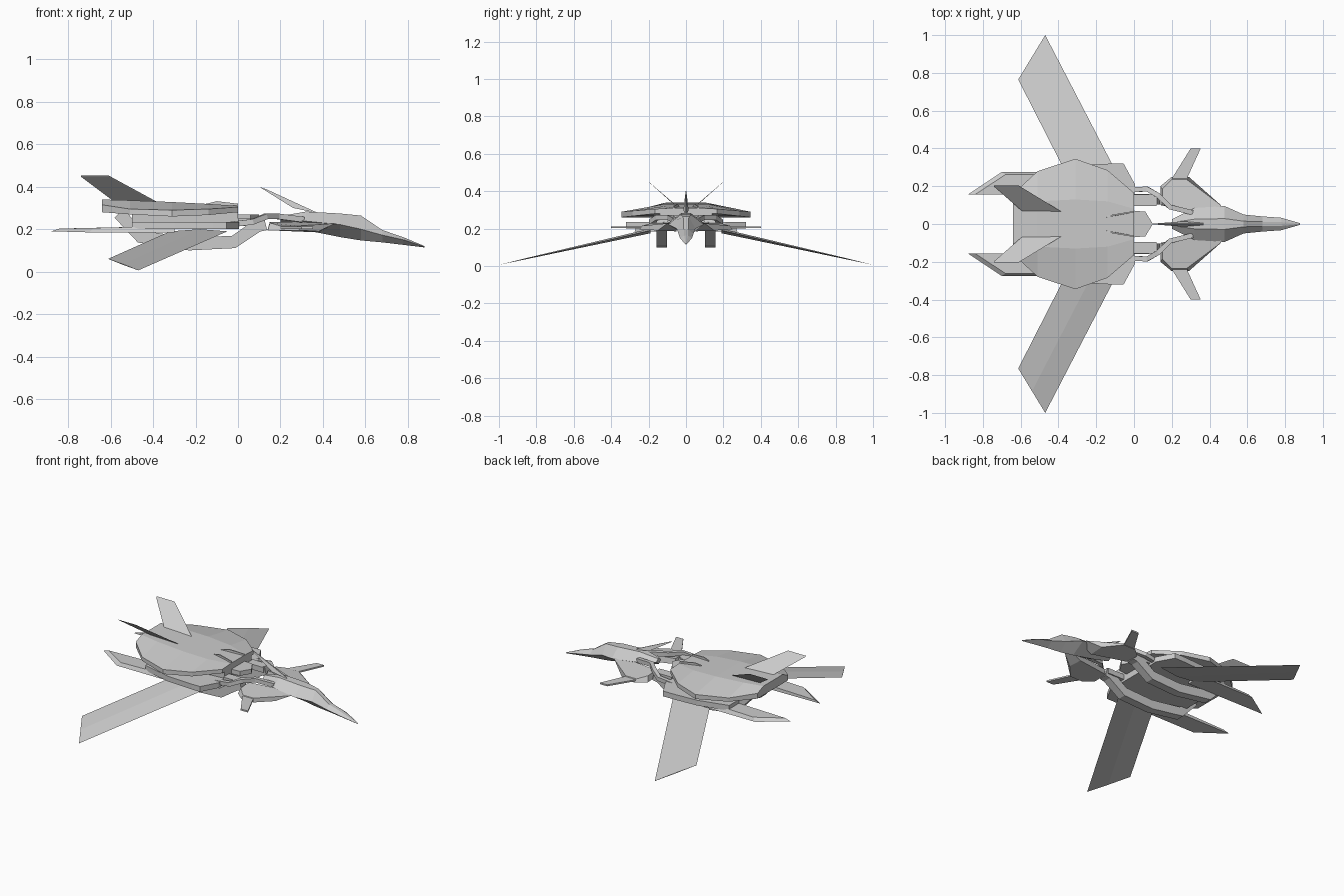
import bpy, bmesh
from mathutils import Vector

cube = bpy.data.objects.get("Cube")
if cube:
    bpy.data.objects.remove(cube, do_unlink=True)

grey = bpy.data.materials.new("hull_grey")
grey.use_nodes = True
colour = (0.6, 0.6, 0.6, 1)
grey.diffuse_color = colour
grey.node_tree.nodes["Principled BSDF"].inputs["Base Color"].default_value = colour


def loft(name, rings, mirror=False):
    """Skin a row of equal-sized rings and cap both ends."""
    bm = bmesh.new()
    rows = [[bm.verts.new(p) for p in ring] for ring in rings]
    n = len(rows[0])
    for a, b in zip(rows, rows[1:]):
        for i in range(n):
            j = (i + 1) % n
            bm.faces.new((a[i], a[j], b[j], b[i]))
    bm.faces.new(rows[0])
    bm.faces.new(rows[-1])
    bmesh.ops.recalc_face_normals(bm, faces=bm.faces)
    mesh = bpy.data.meshes.new(name)
    bm.to_mesh(mesh)
    bm.free()
    mesh.materials.append(grey)
    obj = bpy.data.objects.new(name, mesh)
    bpy.context.collection.objects.link(obj)
    if mirror:
        mod = obj.modifiers.new("Mirror", "MIRROR")
        mod.use_axis = (False, True, False)
        mod.use_mirror_merge = False
    return obj


def plate(name, outline, z0, z1, mirror=True):
    return loft(name, [[(x, y, z) for x, y in outline] for z in (z0, z1)], mirror)


def blade(name, points, offset, mirror=True):
    """Flat polygon given a small thickness along the offset."""
    off = Vector(offset) / 2
    return loft(name, [[Vector(p) + s * off for p in points] for s in (-1, 1)], mirror)


def tube(name, path, wide, tall):
    """Square tube along a path, spread across its horizontal normal."""
    pts = [Vector(p) for p in path]
    rings = []
    for i, p in enumerate(pts):
        d = (pts[min(i + 1, len(pts) - 1)] - pts[max(i - 1, 0)]).normalized()
        side = Vector((-d.y, d.x, 0)).normalized()
        up = d.cross(side)
        rings.append([p + side * wide * a + up * tall * b
                      for a, b in ((-.5, -.5), (.5, -.5), (.5, .5), (-.5, .5))])
    return loft(name, rings, True)


# Upper shell: x, half width, flat half width, top, rim, bottom
shell = [(-.64, .16, .1, .34, .315, .28), (-.51, .28, .12, .336, .295, .27),
         (-.31, .345, .13, .328, .29, .26), (-.14, .285, .12, .319, .295, .267),
         (0, .165, .08, .31, .305, .28)]
loft("upper_shell", [[(x, -w, r), (x, -f, t), (x, f, t), (x, w, r), (x, w, b), (x, -w, b)]
                     for x, w, f, t, r, b in shell])

# Body below the shell
plate("core_body", [(-.5, -.18), (0, -.14), (0, .14), (-.5, .18)], .2, .28, False)
plate("lower_deck", [(-.5, .1), (-.5, .26), (-.3, .31), (-.12, .32),
                     (-.055, .32), (.005, .21), (0, .1)], .2, .235)
plate("front_tongue", [(-.05, -.075), (.06, -.065), (.1, 0), (.06, .065), (-.05, .075)],
      .24, .27, False)

# Swept wings with thin diamond section
loft("wing", [[(-.05, .19, .19), (-.18, .19, .2), (-.32, .19, .19), (-.18, .19, .175)],
              [(-.47, 1, .006), (-.54, .885, .035), (-.613, .765, .06), (-.54, .885, .031)]],
     True)

# Rear side blades
loft("rear_blade", [[(-.88, .155, .19), (-.7, .275, .185), (-.3, .275, .185), (-.3, .155, .185)],
                    [(-.84, .157, .203), (-.68, .262, .206), (-.3, .262, .215), (-.3, .157, .215)]],
     True)

# Raked tail fins and small shell strakes
blade("tail_fin", [(-.74, .2, .45), (-.61, .2, .45), (-.38, .06, .325), (-.58, .06, .33)],
      (0, .006, .006))
blade("shell_strake", [(-.17, .035, .315), (-.1, .048, .332), (0, .065, .32), (0, .065, .3)],
      (0, .008, 0))

# Engine legs that hang below the body
leg = [(.13, .225), (.09, .215), (-.02, .14), (-.23, .13), (-.46, .165), (-.56, .275)]
tube("engine_leg", [(x, .13, z) for x, z in leg], .055, .06)
plate("leg_joint", [(0, .095), (.12, .095), (.12, .155), (0, .155)], .215, .25)

# Curved tubes linking the body to the nose
tube("link_tube", [(-.05, .18, .22), (.07, .185, .235), (.13, .15, .26), (.19, .09, .26),
                   (.31, .06, .245)], .026, .026)

# Nose fuselage: x, half width, middle, top, bottom
nose = [(.2, .025, .245, .262, .225), (.32, .085, .238, .283, .195),
        (.48, .095, .222, .274, .163), (.58, .05, .2, .264, .147),
        (.68, .04, .172, .196, .138), (.78, .033, .15, .162, .126),
        (.88, .004, .117, .12, .114)]
loft("nose_fuselage", [[(x, -w, m), (x, -w * .3, t), (x, w * .3, t), (x, w, m), (x, 0, b)]
                       for x, w, m, t, b in nose])

# Dorsal fin on the nose
loft("dorsal_fin", [[(.1, -.002, .4), (.1, .002, .4), (.13, .002, .39), (.13, -.002, .39)],
                    [(.26, -.014, .3), (.26, .014, .3), (.38, .004, .275), (.38, -.004, .275)]])

# Side pods with canards
loft("side_pod", [[(.14, .1, .2), (.14, .2, .195), (.2, .25, .195), (.29, .25, .195),
                   (.38, .15, .19), (.38, .05, .185)],
                  [(.15, .1, .235), (.15, .185, .23), (.2, .235, .215), (.28, .235, .215),
                   (.46, .1, .228), (.46, .05, .23)]], True)
blade("canard", [(.3, .4, .207), (.353, .4, .207), (.28, .24, .207), (.2, .24, .207)],
      (0, 0, .01))
